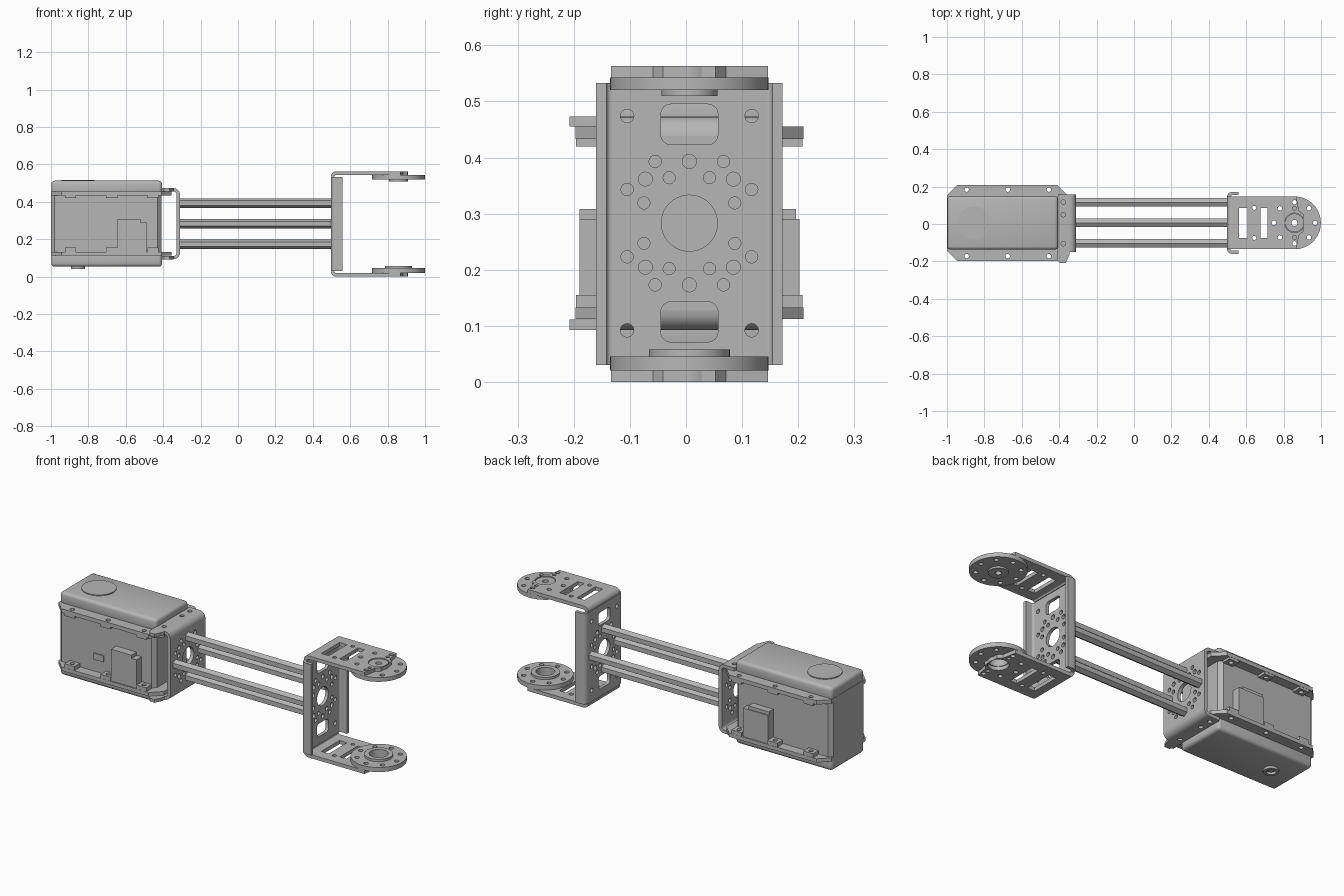
import bpy, bmesh, math
from mathutils import Matrix, Vector

if "Cube" in bpy.data.objects:
    bpy.data.objects.remove(bpy.data.objects["Cube"])

grey = bpy.data.materials.new("metal_grey")
grey.diffuse_color = (0.47, 0.47, 0.47, 1)
grey.use_nodes = True
grey.node_tree.nodes["Principled BSDF"].inputs["Base Color"].default_value = grey.diffuse_color
CY, CZ = 0.006, 0.283            # centre line of the arm
HX, SX = 0.858, -0.856           # horn axis and servo shaft axis
AXES = {'x': ((0, 1, 0), (0, 0, 1), (1, 0, 0)),
        'y': ((1, 0, 0), (0, 0, 1), (0, -1, 0)),
        'z': ((1, 0, 0), (0, 1, 0), (0, 0, 1))}


def finish(name, bm):
    me = bpy.data.meshes.new(name)
    bmesh.ops.remove_doubles(bm, verts=bm.verts, dist=1e-5)
    bmesh.ops.recalc_face_normals(bm, faces=bm.faces)
    for f in bm.faces:
        f.smooth = True
    bm.to_mesh(me)
    bm.free()
    me.set_sharp_from_angle(angle=math.radians(32))
    me.materials.append(grey)
    ob = bpy.data.objects.new(name, me)
    bpy.context.collection.objects.link(ob)
    return ob


def plate(name, axis, lo, hi, outline, holes=()):
    """Flat outline with holes, extruded along an axis from lo to hi."""
    cu = bpy.data.curves.new(name + "_profile", 'CURVE')
    cu.dimensions, cu.fill_mode, cu.extrude = '2D', 'BOTH', (hi - lo) / 2
    for loop in [outline, *holes]:
        sp = cu.splines.new('POLY')
        sp.points.add(len(loop) - 1)
        for p, (u, v) in zip(sp.points, loop):
            p.co = (u, v, 0, 1)
        sp.use_cyclic_u = True
    tmp = bpy.data.objects.new(name + "_profile", cu)
    bpy.context.collection.objects.link(tmp)
    dg = bpy.context.evaluated_depsgraph_get()
    me = bpy.data.meshes.new_from_object(tmp.evaluated_get(dg))
    u, v, n = (Vector(a) for a in AXES[axis])
    m = Matrix((u, v, n)).transposed().to_4x4()
    m.translation = Vector([abs(c) for c in n]) * (lo + hi) / 2
    bm = bmesh.new()
    bm.from_mesh(me)
    bm.transform(m)
    bpy.data.objects.remove(tmp)
    bpy.data.curves.remove(cu)
    bpy.data.meshes.remove(me)
    return finish(name, bm)


def circle(u, v, r, n=24):
    return [(u + r * math.cos(2 * math.pi * i / n),
             v + r * math.sin(2 * math.pi * i / n)) for i in range(n)]


def rect(u0, u1, v0, v1, r=0.0, n=4):
    """Rectangle; r rounds the corners (n=1 gives chamfers)."""
    if r == 0:
        return [(u0, v0), (u1, v0), (u1, v1), (u0, v1)]
    pts = []
    for k, (u, v) in enumerate([(u1 - r, v1 - r), (u0 + r, v1 - r),
                                (u0 + r, v0 + r), (u1 - r, v0 + r)]):
        for i in range(n + 1):
            a = math.pi / 2 * (k + i / n)
            pts.append((u + r * math.cos(a), v + r * math.sin(a)))
    return pts


def bend(u, v, r, t, quarter, n=6):
    """Quarter ring section of a folded sheet."""
    ang = [math.pi / 2 * (quarter + i / n) for i in range(n + 1)]
    return ([(u + r * math.cos(a), v + r * math.sin(a)) for a in ang] +
            [(u + (r - t) * math.cos(a), v + (r - t) * math.sin(a)) for a in reversed(ang)])


def rounded_box(name, x, y, z, r):
    bm = bmesh.new()
    bmesh.ops.create_cube(bm, size=1)
    for v in bm.verts:
        v.co = [p[0] if c < 0 else p[1] for c, p in zip(v.co, (x, y, z))]
    bmesh.ops.bevel(bm, geom=bm.edges[:], offset=r, segments=3, profile=0.5, affect='EDGES')
    return finish(name, bm)


# Servo case: body, two covers, two chamfered mounting flanges
plate("servo_body", 'z', 0.113, 0.454, rect(-1, -0.41, CY - 0.15, CY + 0.15, 0.02, 1))
rounded_box("servo_top_cover", (-0.998, -0.406), (CY - 0.143, CY + 0.143), (0.435, 0.513), 0.018)
rounded_box("servo_bottom_cover", (-0.998, -0.406), (CY - 0.143, CY + 0.143), (0.053, 0.132), 0.018)
bolts = [(x, CY + s * 0.178) for x in (-0.895, -0.675, -0.455) for s in (-1, 1)]
for label, z0, z1, t0, t1 in (("top", 0.433, 0.455, 0.42, 0.433), ("bottom", 0.112, 0.133, 0.133, 0.155)):
    plate(f"servo_{label}_flange", 'z', z0, z1,
          rect(-1, -0.355, CY - 0.203, CY + 0.203, 0.055, 1),
          [circle(x, y, 0.012) for x, y in bolts])
    for x, y in bolts:
        plate(f"servo_{label}_nut_seat", 'z', t0, t1,
              rect(x - 0.03, x + 0.03, y - 0.024, y + 0.024), [circle(x, y, 0.012)])

# Cable sockets on both sides, and a small window on the front
for s in (-1, 1):
    lo, hi = sorted((CY + s * 0.14, CY + s * 0.196))
    plate("cable_socket", 'y', lo, hi, rect(-0.645, -0.49, 0.132, 0.29))
    plate("cable_socket_step", 'y', lo, hi - 0.006 if s > 0 else hi, rect(-0.645, -0.52, 0.28, 0.308))
plate("servo_window", 'y', CY - 0.156, CY - 0.149, rect(-0.78, -0.72, 0.2, 0.235))

# Shaft cap on top, shaft ring and screw below
plate("shaft_cap", 'z', 0.51, 0.518, circle(SX, CY, 0.088, 48))
plate("shaft_ring", 'z', 0.04, 0.056, circle(SX, CY, 0.038, 32), [circle(SX, CY, 0.024)])
plate("shaft_screw", 'z', 0.047, 0.056, circle(SX, CY, 0.014))

# Bolt pattern shared by both upright plates
web_holes = [circle(CY, CZ, 0.05, 40), circle(CY, CZ + 0.11, 0.0125), circle(CY, CZ - 0.11, 0.0125)]
for a, b, r in ((0.111, 0.06, 0.011), (0.061, 0.11, 0.011), (0.0785, 0.0785, 0.0125),
                (0.036, 0.081, 0.0108), (0.081, 0.036, 0.0108)):
    web_holes += [circle(CY + s * a, CZ + t * b, r, 16) for s in (-1, 1) for t in (-1, 1)]

# Servo bracket: upright plate, folds and eared flanges
plate("servo_bracket_web", 'x', -0.33, -0.31, rect(-0.15, 0.157, 0.128, 0.438), web_holes)
ear = [(-0.345, 0.157), (-0.405, 0.157), (-0.41, 0.14), (-0.41, -0.19), (-0.395, -0.208),
       (-0.365, -0.208), (-0.345, -0.165)]
ear_holes = [circle(-0.378, y, 0.012) for y in (0.117, 0.05, -0.105)]
for label, z0, z1, zc, q in (("top", 0.455, 0.473, 0.438, 0), ("bottom", 0.093, 0.111, 0.128, 3)):
    plate(f"servo_bracket_{label}_flange", 'z', z0, z1, ear, ear_holes)
    plate(f"servo_bracket_{label}_fold", 'y', -0.15, 0.157, bend(-0.345, zc, 0.035, 0.018, q))

# Four hexagonal spacer rods
for a, b in ((0.11, 0), (-0.11, 0), (0, 0.11), (0, -0.11)):
    rod = [(CY + a + 0.026 * math.sin(math.pi / 3 * i), CZ + b + 0.026 * math.cos(math.pi / 3 * i))
           for i in range(6)]
    plate("spacer_rod", 'x', -0.31, 0.498, rod)

# Fork: upright plate with slots and folded stiffening lips
corner = [circle(CY + s * 0.111, CZ + t * 0.191, 0.012, 16) for s in (-1, 1) for t in (-1, 1)]
slots = [rect(CY - 0.051, CY + 0.051, z, z + 0.072, 0.018) for z in (0.071, 0.423)]
plate("fork_web", 'x', 0.497, 0.515, rect(CY - 0.138, CY + 0.138, 0.03, 0.533), web_holes + corner + slots)
for s, q in ((-1, 2), (1, 1)):
    plate("fork_lip_fold", 'z', 0.03, 0.533, bend(0.525, CY + s * 0.138, 0.028, 0.018, q))
    lo, hi = sorted((CY + s * 0.148, CY + s * 0.166))
    plate("fork_lip", 'y', lo, hi, rect(0.525, 0.56, 0.03, 0.533))

# Fork arms with slots and bolt holes
half = [(0.525, 0.14), (0.868, 0.14), (0.882, 0.065), (0.905, 0.047)]
arm = [(x, CY + y) for x, y in half] + [(x, CY - y) for x, y in reversed(half)]
arm_holes = [rect(x, x + w, CY - 0.08, CY + 0.08) for x, w in ((0.562, 0.046), (0.675, 0.04))]
arm_holes += [circle(HX, CY, 0.052, 40), circle(HX - 0.11, CY, 0.012)]
for s in (-1, 1):
    arm_holes += [circle(0.643, CY + s * 0.08, 0.011), circle(HX, CY + s * 0.078, 0.01),
                  circle(HX, CY + s * 0.11, 0.012), circle(HX - 0.078, CY + s * 0.078, 0.012)]
for label, z0, z1, zc, q in (("top", 0.543, 0.563, 0.535, 1), ("bottom", 0, 0.02, 0.028, 2)):
    plate(f"fork_{label}_arm", 'z', z0, z1, arm, arm_holes)
    plate(f"fork_{label}_fold", 'y', CY - 0.14, CY + 0.14, bend(0.525, zc, 0.028, 0.02, q))

# Round horns with hubs
ring = [circle(HX + 0.11 * math.cos(k * math.pi / 4), CY + 0.11 * math.sin(k * math.pi / 4), 0.012)
        for k in range(8)]
plate("top_horn", 'z', 0.52, 0.543, circle(HX, CY, 0.141, 64), ring + [circle(HX, CY, 0.016)])
plate("top_horn_hub", 'z', 0.51, 0.558, circle(HX, CY, 0.05, 40), [circle(HX, CY, 0.016)])
plate("bottom_horn", 'z', 0.02, 0.045, circle(HX, CY, 0.141, 64), ring + [circle(HX, CY, 0.048, 40)])
plate("bottom_horn_hub", 'z', 0.045, 0.058, circle(HX, CY, 0.072, 48), [circle(HX, CY, 0.048, 40)])
